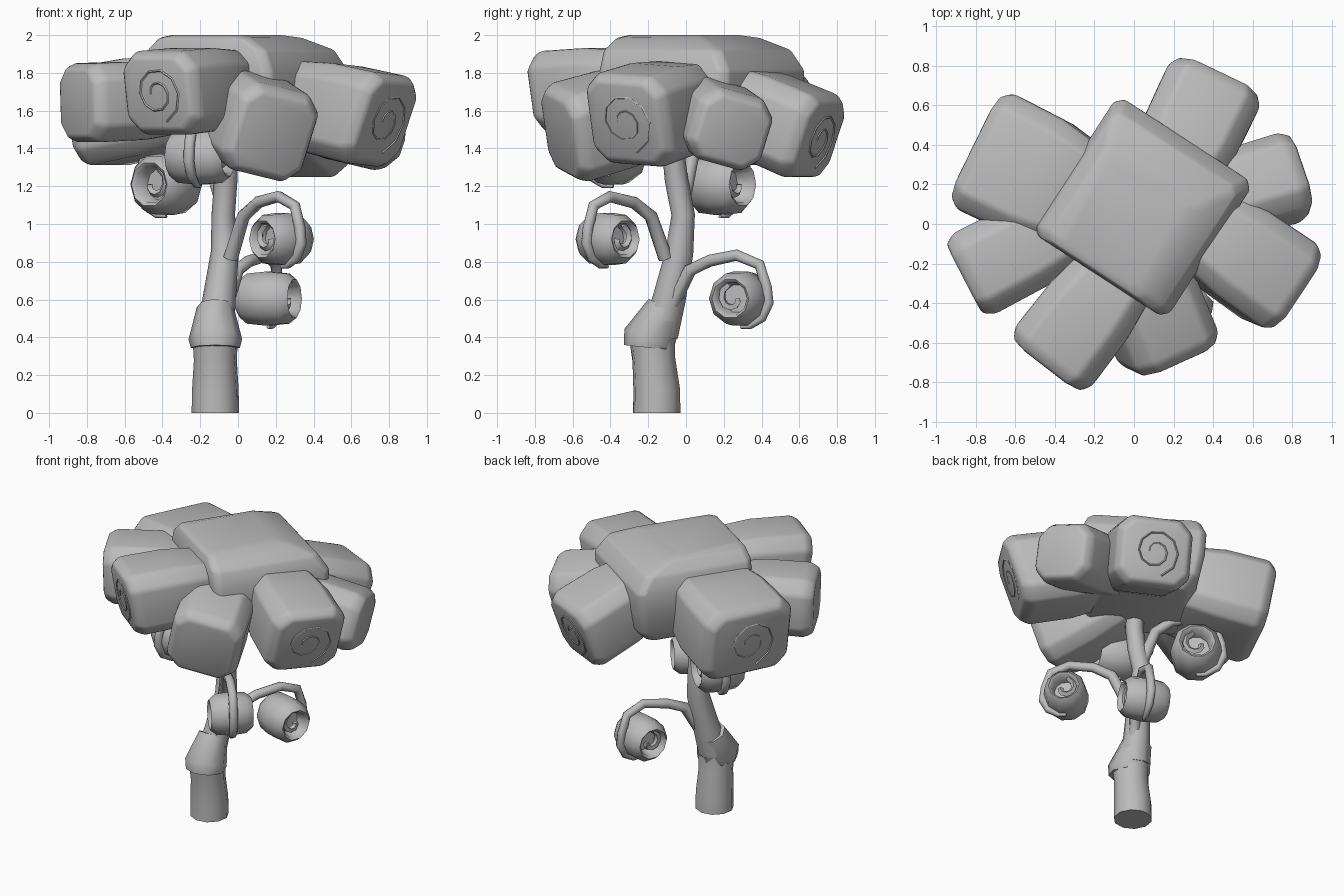
import bpy, bmesh, math
from mathutils import Vector

if "Cube" in bpy.data.objects:
    bpy.data.objects.remove(bpy.data.objects["Cube"])

grey = bpy.data.materials.new("plain grey")
grey.diffuse_color = (0.5, 0.5, 0.5, 1)
grey.use_nodes = True
grey.node_tree.nodes["Principled BSDF"].inputs["Base Color"].default_value = grey.diffuse_color
Z = Vector((0, 0, 1))


def loft(name, rings, angle=45, bevel=0):
    """Skin a list of point rings and cap both ends."""
    bm = bmesh.new()
    vs = [[bm.verts.new(p) for p in r] for r in rings]
    n = len(rings[0])
    for a, b in zip(vs, vs[1:]):
        for i in range(n):
            bm.faces.new((a[i], a[(i + 1) % n], b[(i + 1) % n], b[i]))
    bm.faces.new(vs[0][::-1])
    bm.faces.new(vs[-1])
    bmesh.ops.recalc_face_normals(bm, faces=bm.faces)
    me = bpy.data.meshes.new(name)
    bm.to_mesh(me)
    bm.free()
    me.materials.append(grey)
    ob = bpy.data.objects.new(name, me)
    bpy.context.collection.objects.link(ob)
    bpy.ops.object.select_all(action='DESELECT')
    ob.select_set(True)
    bpy.context.view_layer.objects.active = ob
    if bevel:
        m = ob.modifiers.new("soft_edges", 'BEVEL')
        m.width, m.segments, m.limit_method = bevel, 2, 'ANGLE'
        m.angle_limit = math.radians(25)
        bpy.ops.object.modifier_apply(modifier=m.name)
    bpy.ops.object.shade_smooth_by_angle(angle=math.radians(angle))
    return ob


def circle(c, u, v, r, n):
    return [c + r * (u * math.cos(k * math.tau / n) + v * math.sin(k * math.tau / n))
            for k in range(n)]


def tube(name, pts, radii, n=8):
    """Round tube along a path, frames carried along the path."""
    pts = [Vector(p) for p in pts]
    rings, u = [], None
    for i, p in enumerate(pts):
        t = (pts[min(i + 1, len(pts) - 1)] - pts[max(i - 1, 0)]).normalized()
        u = t.orthogonal() if u is None else u
        u = (u - t * u.dot(t)).normalized()
        rings.append(circle(p, u, t.cross(u), radii[i], n))
    return loft(name, rings, 60)


def octagon(c, u, v, w, h, ch):
    a, b = w / 2, h / 2
    xy = [(a, b - ch), (a - ch, b), (ch - a, b), (-a, b - ch),
          (-a, ch - b), (ch - a, -b), (a - ch, -b), (a, ch - b)]
    return [c + u * x + v * y for x, y in xy]


def spiral(name, c, u, v, r0, r1, turns, thick):
    n = int(turns * 10)
    pts = []
    for i in range(n + 1):
        a, r = math.tau * turns * i / n, r0 + (r1 - r0) * i / n
        pts.append(c + r * (u * math.cos(a) + v * math.sin(a)))
    return tube(name, pts, [thick] * (n + 1), 4)


# trunk: stub, flared collar, bending upper stem
tube("trunk_base", [(-.12, -.155, 0), (-.12, -.155, .12), (-.12, -.17, .28), (-.12, -.18, .40)],
     [.127, .125, .115, .122], 10)
tube("trunk_collar", [(-.12, -.20, .345), (-.12, -.195, .39), (-.12, -.11, .56)],
     [.130, .142, .098], 8)
tube("trunk_stem", [(-.12, -.14, .42), (-.10, -.09, .60), (-.07, -.035, .85), (-.078, -.015, 1.05),
                    (-.065, -.05, 1.23), (-.06, -.065, 1.36), (-.03, -.04, 1.6)],
     [.10, .088, .074, .062, .062, .06, .07], 8)

# central canopy block, domed on top
yaw = math.radians(-33)
u = Vector((math.cos(yaw), math.sin(yaw), 0))
v = Vector((-u.y, u.x, 0))
rings = []
for x, y, z, s in [(.04, .08, 1.42, .60), (.045, .085, 1.50, .74), (.04, .085, 1.66, .80),
                   (.04, .085, 1.81, .82), (.015, .06, 1.92, .75), (-.04, .01, 1.985, .58),
                   (-.06, -.01, 2.0, .45)]:
    rings.append(octagon(Vector((x, y, z)), u, v, s, s, .04))
loft("canopy_centre", rings, 50, .015)

# outer canopy blocks: end centre, heading, body pitch, face pitch, roll, width, height, spiral
blocks = [
    ("left_back", (-.78, .38, 1.56), (-.90, .44), -10, -10, 0, .65, .53, True),
    ("left_front", (-.855, -.275, 1.64), (-.89, -.46), -2, -2, 0, .46, .42, False),
    ("front_left", (-.43, -.70, 1.69), (-.61, -.79), -4, -10, 0, .49, .45, True),
    ("front", (.19, -.67, 1.47), (.36, -.93), -15, -14, 13, .48, .49, False),
    ("right_front", (.785, -.325, 1.54), (.82, -.57), -11, -19, 4, .51, .51, True),
    ("right_back", (.84, .25, 1.49), (.96, .28), -12, -10, 15, .43, .40, False),
    ("back", (.41, .71, 1.445), (.43, .90), -21, -20, 0, .51, .47, True),
]
for name, c, d, pitch, tilt, roll, w, h, curl in blocks:
    c, d = Vector(c), Vector((*d, 0)).normalized()
    p, q, ro = (math.radians(k) for k in (pitch, tilt, roll))
    body = d * math.cos(p) + Z * math.sin(p)
    ax = d * math.cos(q) + Z * math.sin(q)
    up = -d * math.sin(q) + Z * math.cos(q)
    side = ax.cross(up)
    up = up * math.cos(ro) - side * math.sin(ro)
    side = ax.cross(up)
    rings = [octagon(c + body * t, side, up, w * s, h * s, .085 * s)
             for t, s in [(-.60, .84), (-.35, .98), (-.06, 1), (0, .86)]]
    loft("canopy_" + name, rings, 50, .02)
    if curl:
        spiral("spiral_" + name, c, side, up, .04, min(w, h) * .35, 1.7, .006)

# hanging curled fruits: centre, vine heading, radius, half length, trunk point
fruits = [
    ("right", (.23, -.415, .92), (.68, -.73), .145, .14, (-.04, -.11, .82)),
    ("back", (.16, .29, .605), (.37, .93), .15, .15, (-.06, -.07, .58)),
    ("left", (-.38, .18, 1.21), (-.80, .60), .17, .15, (-.08, -.02, 1.10)),
    ("front", (-.20, -.385, 1.36), (-.35, -.92), .16, .16, (-.06, -.06, 1.28)),
]
for name, c, d, r, L, root in fruits:
    c, d, root = Vector(c), Vector((*d, 0)).normalized(), Vector(root)
    ax = d.cross(Z)
    prof = [(-.35, .50), (-.92, .60), (-1, .70), (-.7, .93), (0, 1),
            (.7, .93), (1, .70), (.92, .60), (.35, .50)]
    loft("fruit_" + name, [circle(c + ax * L * t, d, Z, r * s, 10) for t, s in prof], 45)
    # curled lip inside each open end
    for e in (-1, 1):
        spiral("fruit_curl_" + name, c + ax * L * .7 * e, d, -Z, r * .15, r * .55, .7, .02)
    # vine arching over and tucking round the outer side of the fruit
    rise = max(c.z + r + .08, root.z + .2)
    if name == "front":
        rise = c.z + r + .04
    a, b = root.lerp(c, .25), root.lerp(c, .55)
    pts = [root, Vector((a.x, a.y, root.z + (rise - root.z) * .68)),
           Vector((b.x, b.y, rise - .03)),
           Vector((c.x, c.y, rise)) - d * .02,
           c + d * r * .72 + Z * (rise - c.z) * .78]
    for deg in (22, -8, -40, -70, -90):
        k = math.radians(deg)
        pts.append(c + (d * math.cos(k) + Z * math.sin(k)) * (r + .01 * math.cos(k)))
    tube("vine_" + name, pts, [.04, .036, .033, .031, .030, .030, .030, .026, .018, .01], 7)
